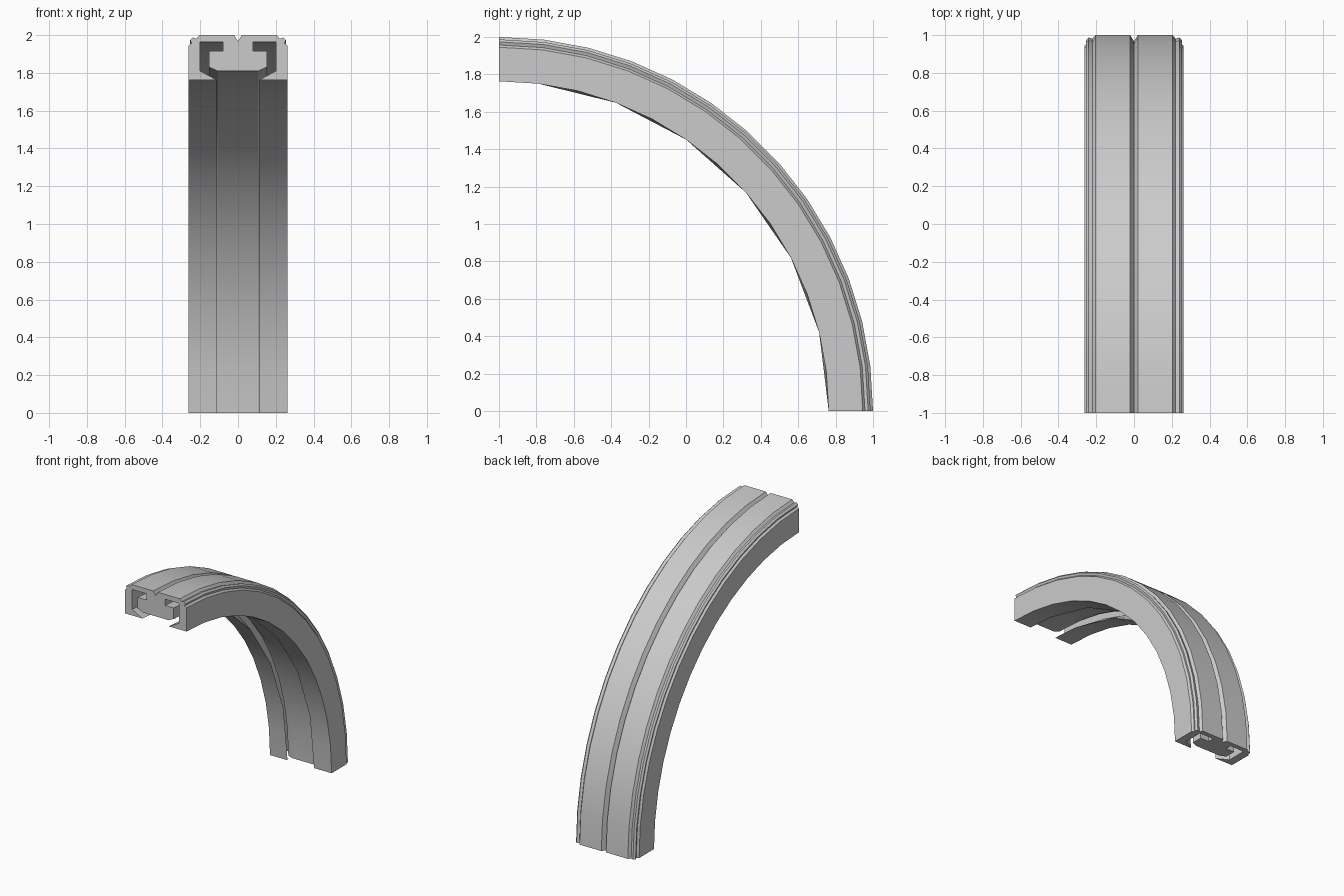
import bpy, bmesh, math

if "Cube" in bpy.data.objects:
    bpy.data.objects.remove(bpy.data.objects["Cube"])

SEGMENTS = 13                      # quarter turn
CENTRE_Y = -1.0                    # bend axis runs along x through y=-1, z=0
STEP = math.pi / 2 / SEGMENTS

# Right half of the seal section (x, radius), from top groove round to the boss underside
half = [(0.02, 2.0), (0.205, 2.0), (0.22, 1.981), (0.24, 1.987),
        (0.253, 1.974), (0.247, 1.957), (0.262, 1.945),
        (0.262, 1.763), (0.113, 1.763), (0.2, 1.81),
        (0.2, 1.963), (0.08, 1.963), (0.08, 1.915), (0.153, 1.915),
        (0.153, 1.83), (0.107, 1.81)]
LIP = 8                            # lip tip is faceted twice as coarsely
groove = (0.0, 1.968)
profile = [groove] + half + [(-x, r) for x, r in reversed(half)]
n = len(profile)
lips = {1 + LIP, n - 1 - LIP}

bm = bmesh.new()
rings = []
for k in range(SEGMENTS + 1):
    a = k * STEP
    ring = []
    for i, (x, r) in enumerate(profile):
        if i in lips and k % 2 and k < SEGMENTS:
            r *= math.cos(STEP)
        ring.append(bm.verts.new((x, CENTRE_Y + r * math.cos(a), r * math.sin(a))))
    rings.append(ring)

# Swept skin and end caps
for a, b in zip(rings, rings[1:]):
    for i in range(n):
        j = (i + 1) % n
        bm.faces.new((a[i], a[j], b[j], b[i]))
caps = [bm.faces.new(rings[0]), bm.faces.new(rings[-1])]
bmesh.ops.recalc_face_normals(bm, faces=bm.faces[:])
bmesh.ops.triangulate(bm, faces=caps)

mesh = bpy.data.meshes.new("curved_channel")
bm.to_mesh(mesh)
bm.free()
obj = bpy.data.objects.new("curved_channel", mesh)
bpy.context.collection.objects.link(obj)
bpy.context.view_layer.objects.active = obj
obj.select_set(True)
bpy.ops.object.shade_smooth_by_angle(angle=math.radians(20))
